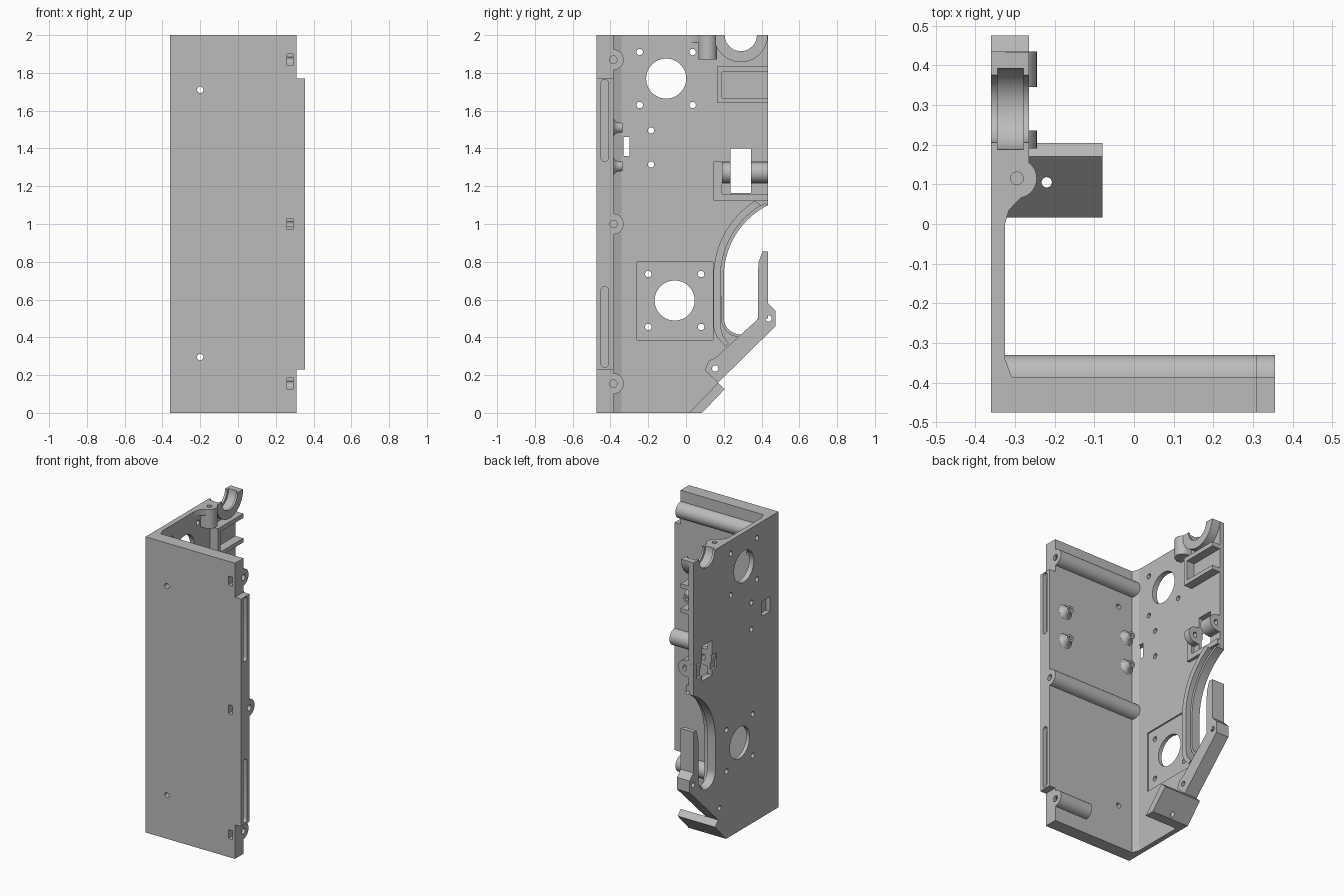
import bpy, bmesh
from math import sin, cos, pi, radians
from mathutils import Vector

if "Cube" in bpy.data.objects:
    bpy.data.objects.remove(bpy.data.objects["Cube"])

grey = bpy.data.materials.new("plain grey")
grey.use_nodes = True
grey.diffuse_color = (0.5, 0.5, 0.5, 1)
grey.node_tree.nodes["Principled BSDF"].inputs["Base Color"].default_value = (0.5, 0.5, 0.5, 1)
parts = []
OUT, INN, RAISED = -0.36, -0.325, -0.265   # outer face, inner face, raised details


def finish(name, bm):
    bmesh.ops.recalc_face_normals(bm, faces=bm.faces[:])
    mesh = bpy.data.meshes.new(name)
    bm.to_mesh(mesh)
    bm.free()
    mesh.materials.append(grey)
    obj = bpy.data.objects.new(name, mesh)
    bpy.context.collection.objects.link(obj)
    parts.append(obj)
    return obj


def prism(name, pts, a, b, axis="x"):
    """Extrude a profile from a to b: x takes (y, z), y takes (x, z), z takes (x, y)."""
    place = {"x": lambda p, t: (t, p[0], p[1]),
             "y": lambda p, t: (p[0], t, p[1]),
             "z": lambda p, t: (p[0], p[1], t)}[axis]
    bm = bmesh.new()
    low = [bm.verts.new(place(p, a)) for p in pts]
    high = [bm.verts.new(place(p, b)) for p in pts]
    bm.faces.new(low)
    bm.faces.new(high)
    for i in range(len(pts)):
        j = (i + 1) % len(pts)
        bm.faces.new((low[i], low[j], high[j], high[i]))
    return finish(name, bm)


def arc(cx, cy, r, start, end, n=24):
    return [(cx + r * cos(radians(start + (end - start) * i / n)),
             cy + r * sin(radians(start + (end - start) * i / n))) for i in range(n + 1)]


def disc(cx, cy, r, n=32):
    return arc(cx, cy, r, 0, 360, n)[:-1]


def rect(a0, a1, b0, b1):
    return [(a0, b0), (a1, b0), (a1, b1), (a0, b1)]


def cut(obj, pts, a, b, axis="x"):
    """Subtract a prism from a part and discard the cutter."""
    tool = prism("cutter", pts, a, b, axis)
    parts.remove(tool)
    mod = obj.modifiers.new("cut", "BOOLEAN")
    mod.operation, mod.solver, mod.object = "DIFFERENCE", "EXACT", tool
    bpy.context.view_layer.update()
    graph = bpy.context.evaluated_depsgraph_get()
    mesh = bpy.data.meshes.new_from_object(obj.evaluated_get(graph))
    obj.modifiers.clear()
    obj.data = mesh
    bpy.data.objects.remove(tool)


# Front plate with stepped end
plate = prism("front_plate", [(OUT, 0), (0.31, 0), (0.31, 0.23), (0.355, 0.23),
                              (0.355, 1.77), (0.31, 1.77), (0.31, 2), (OUT, 2)],
              -0.475, -0.385, "y")
for z in (0.295, 1.71):
    cut(plate, disc(-0.2, z, 0.017), -0.5, -0.3, "y")
for z0, z1 in ((0.26, 0.65), (1.35, 1.745)):
    cut(plate, arc(-0.43, z1, 0.02, 0, 180, 8) + arc(-0.43, z0, 0.02, 180, 360, 8), 0.325, 0.4)

# Horizontal screw bosses on the plate, with nut slots
for name, z, x0, x1 in (("top_boss", 1.87, -0.34, 0.31), ("middle_boss", 1.0, -0.34, 0.355),
                        ("bottom_boss", 0.155, 0.06, 0.31)):
    boss = prism(name, disc(-0.385, z, 0.055), x0, x1)
    for part in (plate, boss):
        cut(part, disc(-0.385, z, 0.02, 20), x1 - 0.12, 0.4)
        cut(part, rect(0.26, 0.29, z - 0.03, z + 0.03), -0.5, -0.37, "y")

# Conical standoffs
for x in (-0.265, 0.23):
    for z in (1.305, 1.51):
        bm = bmesh.new()
        rings = [[bm.verts.new((x + px, y, z + pz)) for px, pz in disc(0, 0, r, 24)]
                 for r, y in ((0.052, -0.386), (0.035, -0.375), (0.027, -0.36),
                              (0.025, -0.335), (0.012, -0.335), (0.012, -0.38))]
        for a, b in zip(rings, rings[1:]):
            for i in range(24):
                j = (i + 1) % 24
                bm.faces.new((a[i], a[j], b[j], b[i]))
        bm.faces.new(rings[0])
        bm.faces.new(rings[-1])
        finish("standoff", bm)

# Side wall with open curved slot
slot_bottom = arc(0.29, 0.505, 0.09, 0, -180)
slot_curve = arc(0.625, 0.72, 0.425, 180, 116.6)
arm_tip = [(0.435, 0.855), (0.405, 0.855), (0.385, 0.8), (0.38, 0.74)]
wall = prism("side_wall", [(-0.385, 0), (0.085, 0), (0.2, 0.127), (0.17, 0.16), (0.475, 0.46),
                           (0.475, 0.54), (0.435, 0.58)] + arm_tip + slot_bottom + slot_curve
             + [(0.435, 2), (-0.385, 2)], OUT, INN)
cut(wall, rect(-0.26, 0.144, 0.385, 0.8), INN - 0.01, -0.2)
for cy, cz in ((-0.06, 0.595), (-0.105, 1.77)):
    cut(wall, disc(cy, cz, 0.106, 48), -0.4, -0.2)
    for sy in (-0.14, 0.14):
        for sz in (-0.14, 0.14):
            cut(wall, disc(cy + sy, cz + sz, 0.017, 20), -0.4, -0.2)
for z in (1.315, 1.495):
    cut(wall, disc(-0.185, z, 0.017, 20), -0.4, -0.2)
cut(wall, rect(-0.384, -0.3, 1.36, 1.46), -0.4, -0.2)
cut(wall, rect(0.19, 0.40, 1.2, 1.3), -0.4, OUT + 0.015)

# Inner fillet between plate and wall
prism("corner_fillet", [(INN - 0.005, -0.39), (INN + 0.02, -0.39), (INN + 0.015, -0.38),
                        (INN + 0.004, -0.35), (INN - 0.005, -0.33)], 0, 2, "z")

# Curved guide rail and thin lip around the slot
prism("guide_rail", arc(0.625, 0.72, 0.48, 123, 180) + [(0.147, 0.44), (0.165, 0.4), (0.21, 0.35),
      (0.225, 0.37), (0.195, 0.41), (0.183, 0.46)] + arc(0.625, 0.72, 0.442, 180, 121),
      INN - 0.005, RAISED)
prism("slot_lip", slot_curve[::-1] + slot_bottom[::-1] + [(0.395, 0.505)]
      + arc(0.29, 0.505, 0.105, 0, -180) + arc(0.625, 0.72, 0.442, 180, 118),
      INN - 0.005, -0.3)

# Slot arm and diagonal lower rail
prism("slot_arm", [(0.38, 0.5), (0.435, 0.5), (0.435, 0.58)] + arm_tip, INN - 0.005, RAISED)
rail = prism("diagonal_rail", [(0.17, 0.16), (0.475, 0.46), (0.475, 0.54), (0.435, 0.58),
                               (0.39, 0.505), (0.225, 0.355), (0.16, 0.295), (0.12, 0.275),
                               (0.1, 0.225)], INN - 0.005, RAISED)
for part in (wall, rail):
    for y, z in ((0.155, 0.235), (0.437, 0.5)):
        cut(part, disc(y, z, 0.017, 20), -0.4, -0.2)

# Slanted bottom tab with a screw hole
tab = prism("bottom_tab", [(0.016, 0), (0.085, 0), (0.204, 0.125), (0.17, 0.16)], OUT, -0.08)
cut(tab, disc(-0.22, 0.105, 0.013, 20), -0.1, 0.3, "z")

# Half-round cradle at the top
cradle = prism("top_cradle", arc(0.29, 2, 0.143, 180, 360, 40), OUT, RAISED)
for part in (wall, cradle):
    cut(part, disc(0.29, 2, 0.085, 48), -0.4, -0.2)
    cut(part, disc(0.29, 2, 0.102, 48), OUT + 0.016, RAISED - 0.014)

# Vertical screw post beside the cradle
post = prism("screw_post", arc(-0.295, 0.115, 0.05, -90, 90) + [(-0.34, 0.165), (-0.34, 0.065)],
             1.87, 2, "z")
web = prism("post_web", [(-0.34, 0), (INN, 0), (-0.315, 0.035), (-0.285, 0.066), (-0.285, 0.08),
                         (-0.34, 0.08)], 1.96, 2, "z")
for part in (wall, post):
    cut(part, disc(-0.295, 0.115, 0.016, 20), 1.9, 2.1, "z")

# Rectangular pocket frame open to the rear
frame = prism("pocket_frame", rect(0.165, 0.435, 1.64, 1.835), INN - 0.005, RAISED)
cut(frame, rect(0.19, 0.5, 1.668, 1.805), INN, -0.2)

# Middle bracket with a bored horizontal barrel and a window
ledge = prism("bracket_plate", rect(0.145, 0.435, 1.125, 1.33), INN - 0.005, -0.305)
cut(ledge, rect(0.19, 0.5, 1.16, 1.215), INN, -0.2)
barrel = prism("bracket_barrel", disc(-0.3, 1.272, 0.055), 0.19, 0.435, "y")
cut(barrel, disc(-0.3, 1.272, 0.02, 20), 0.1, 0.5, "y")
for part in (wall, ledge, barrel):
    cut(part, rect(0.235, 0.345, 1.165, 1.4), -0.5, -0.1)

# Smooth curved walls, keep edges crisp
bpy.ops.object.select_all(action="DESELECT")
for obj in parts:
    obj.select_set(True)
bpy.context.view_layer.objects.active = plate
bpy.ops.object.shade_smooth_by_angle(angle=radians(30))
